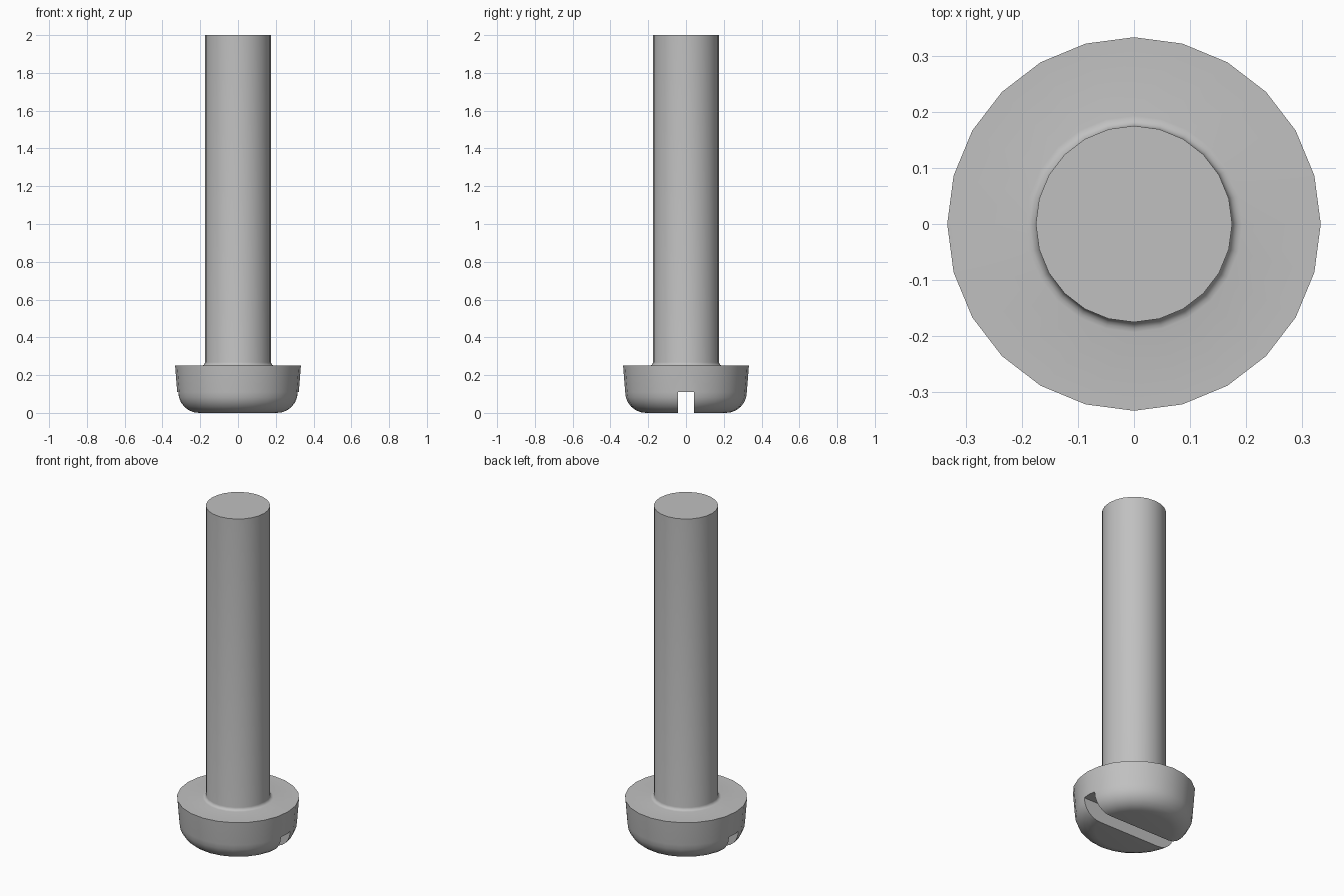
import bpy, bmesh
from math import sin, cos, pi, tau

SIDES = 24
HEAD_R, HEAD_H = 0.333, 0.25
SHAFT_R, TOP = 0.175, 2.0

old = bpy.data.objects.get("Cube")
if old:
    bpy.data.objects.remove(old, do_unlink=True)

steel = bpy.data.materials.new("grey_steel")
steel.use_nodes = True
grey = (0.53, 0.53, 0.53, 1)
steel.diffuse_color = grey
steel.node_tree.nodes["Principled BSDF"].inputs["Base Color"].default_value = grey


def arc(cx, cz, r, start, end, steps):
    """Points of a circular arc in the (radius, height) plane."""
    angles = [start + (end - start) * i / steps for i in range(steps + 1)]
    return [(cx + r * cos(a), cz + r * sin(a)) for a in angles]


def lathe(name, profile):
    """Closed solid of revolution, capped at both ends."""
    bm = bmesh.new()
    rings = [[bm.verts.new((r * cos(tau * i / SIDES), r * sin(tau * i / SIDES), z))
              for i in range(SIDES)] for r, z in profile]
    for low, high in zip(rings, rings[1:]):
        for i in range(SIDES):
            j = (i + 1) % SIDES
            bm.faces.new((low[i], low[j], high[j], high[i]))
    bm.faces.new(rings[0][::-1])
    bm.faces.new(rings[-1])
    mesh = bpy.data.meshes.new(name)
    bm.to_mesh(mesh)
    bm.free()
    mesh.materials.append(steel)
    obj = bpy.data.objects.new(name, mesh)
    bpy.context.collection.objects.link(obj)
    return obj


# Rounded head, small fillet under it, then the plain shaft
edge, fillet = 0.11, 0.018
profile = arc(0.212, edge, edge, -pi / 2, 0, 6)
profile.append((HEAD_R, HEAD_H))
profile += arc(SHAFT_R + fillet, HEAD_H + fillet, fillet, 1.5 * pi, pi, 4)
profile.append((SHAFT_R, TOP))
screw = lathe("screw_body", profile)

# Driver slot across the head
bpy.ops.mesh.primitive_cube_add(size=1)
cutter = bpy.context.object
cutter.name = "slot_cutter"
cutter.scale = (1, 0.087, 0.222)
cutter.hide_render = True
cutter.data.materials.append(steel)

slot = screw.modifiers.new("slot", "BOOLEAN")
slot.operation = "DIFFERENCE"
slot.solver = "EXACT"
slot.object = cutter

bpy.ops.object.select_all(action="DESELECT")
screw.select_set(True)
bpy.context.view_layer.objects.active = screw
bpy.ops.object.modifier_apply(modifier=slot.name)
bpy.data.objects.remove(cutter, do_unlink=True)
bpy.ops.object.shade_smooth_by_angle(angle=pi / 6)
